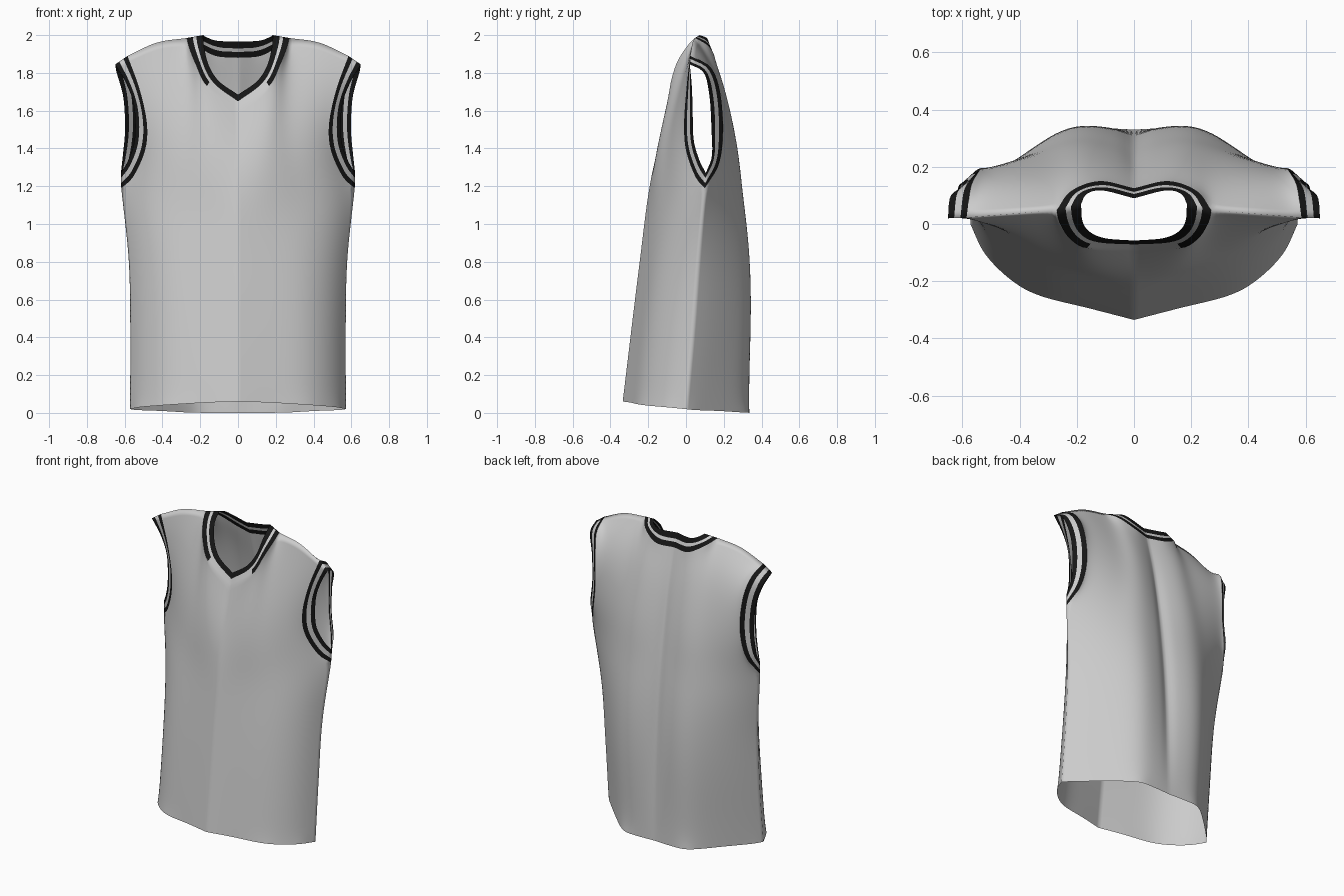
import bpy, bmesh, math
from mathutils import Vector

if "Cube" in bpy.data.objects:
    bpy.data.objects.remove(bpy.data.objects["Cube"])

NU, NV = 40, 64          # columns from centre to side, rows from hem to top
V_ARM = 0.64             # share of the side edge below the armhole
K_ARM = int(NV * V_ARM)
K_NECK = NU // 2


def curve(pts, n):
    """Smooth curve through pts, resampled to n+1 evenly spaced points."""
    p = [Vector(q) for q in pts]
    p = [2 * p[0] - p[1]] + p + [2 * p[-1] - p[-2]]
    dense = []
    for i in range(1, len(p) - 2):
        a, b, c, d = p[i - 1:i + 3]
        for k in range(30):
            t = k / 30
            dense.append(0.5 * (2 * b + (c - a) * t + (2 * a - 5 * b + 4 * c - d) * t * t
                                + (3 * b - a - 3 * c + d) * t ** 3))
    dense.append(p[-2])
    run = [0.0]
    for a, b in zip(dense, dense[1:]):
        run.append(run[-1] + (b - a).length)
    out, j = [], 0
    for i in range(n + 1):
        s = run[-1] * i / n
        while j < len(run) - 2 and run[j + 1] < s:
            j += 1
        f = (s - run[j]) / max(run[j + 1] - run[j], 1e-9)
        out.append(dense[j].lerp(dense[j + 1], min(f, 1)))
    return out


def patch(centre, side, hem, top, power, bulge, crease):
    """Cloth panel spanned between four edge curves, relaxed, then creased."""
    g = []
    for j in range(NV + 1):
        v = j / NV
        a, b = (1 - v ** 2) ** power, v ** 4
        row = []
        for i in range(NU + 1):
            u = i / NU
            q = centre[j].lerp(side[j], u)
            q = q + a * (hem[i] - hem[0].lerp(hem[-1], u)) + b * (top[i] - top[0].lerp(top[-1], u))
            q.y += bulge(u, v) * math.sin(math.pi * v)
            row.append(q)
        g.append(row)
    for _ in range(50):
        g = [[g[j][i] if i in (0, NU) or j in (0, NV) else
              g[j][i] * .5 + (g[j - 1][i] + g[j + 1][i] + g[j][i - 1] + g[j][i + 1]) * .125
              for i in range(NU + 1)] for j in range(NV + 1)]
    for j, row in enumerate(g):
        for i, q in enumerate(row):
            q.y += crease * math.exp(-(i / NU / .06) ** 2) * math.sin(math.pi * j / NV)
    return g


def add_grid(bm, rows, flip):
    vs = [[bm.verts.new(p) for p in r] for r in rows]
    for r0, r1 in zip(vs, vs[1:]):
        for i in range(len(r0) - 1):
            f = [r0[i], r0[i + 1], r1[i + 1], r1[i]]
            bm.faces.new(f[::-1] if flip else f)


def strip(bm, seam, edge, f0, f1, flip, steps=3):
    """Ribbon between two fractions of the width of a trim band."""
    rows = []
    for k in range(steps + 1):
        f = f0 + (f1 - f0) * k / steps
        rows.append([s.lerp(e, f) for s, e in zip(seam, edge)])
    add_grid(bm, rows, flip)


def finish(name, bm, mat=None):
    bmesh.ops.remove_doubles(bm, verts=bm.verts, dist=1e-4)
    me = bpy.data.meshes.new(name)
    bm.to_mesh(me)
    bm.free()
    me.shade_smooth()
    ob = bpy.data.objects.new(name, me)
    bpy.context.collection.objects.link(ob)
    m = ob.modifiers.new("mirror", 'MIRROR')
    m.merge_threshold = 0.0005
    if mat:
        me.materials.append(mat)


black = bpy.data.materials.new("black_trim")
black.diffuse_color = (0.008, 0.008, 0.008, 1)
black.use_nodes = True
black.node_tree.nodes["Principled BSDF"].inputs["Base Color"].default_value = black.diffuse_color

# shared seams
side_seam = curve([(.572, 0, .02), (.57, .035, .4), (.578, .065, .8), (.618, .1, 1.19)], K_ARM)
shoulder = curve([(.27, .048, 1.985), (.43, .035, 1.96), (.585, .022, 1.89)], NU - K_NECK)

# front edges
f_centre = curve([(0, -.335, .06), (0, -.25, .76), (0, -.185, 1.24), (0, -.09, 1.6)], NV)
f_hem = curve([(0, -.335, .06), (.155, -.295, .055), (.33, -.25, .045), (.43, -.195, .038),
               (.52, -.105, .03), (.572, 0, .02)], NU)
f_neck = curve([(0, -.09, 1.6), (.16, -.085, 1.725), (.225, -.05, 1.85), (.26, .005, 1.94),
                (.27, .048, 1.985)], K_NECK)
f_neck_edge = curve([(0, -.058, 1.685), (.1, -.05, 1.755), (.155, -.027, 1.84), (.18, .01, 1.94),
                     (.185, .07, 2.0)], K_NECK)
f_arm = curve([(.618, .1, 1.19), (.555, .05, 1.25), (.492, 0, 1.39), (.482, -.01, 1.53),
               (.52, .002, 1.71), (.585, .022, 1.89)], NV - K_ARM)
f_arm_edge = curve([(.62, .105, 1.27), (.58, .07, 1.34), (.547, .04, 1.45), (.55, .035, 1.62),
                    (.59, .03, 1.74), (.65, .02, 1.845)], NV - K_ARM)

# back edges
b_centre = curve([(0, .33, 0), (0, .315, .66), (0, .275, 1.13), (0, .2, 1.58), (0, .125, 1.88)], NV)
b_hem = curve([(0, .33, 0), (.12, .335, 0), (.21, .33, .001), (.28, .29, .003), (.4, .18, .01),
               (.53, .05, .015), (.572, 0, .02)], NU)
b_neck = curve([(0, .125, 1.88), (.12, .15, 1.89), (.22, .115, 1.945), (.27, .048, 1.985)], K_NECK)
b_neck_edge = curve([(0, .09, 1.965), (.11, .117, 1.97), (.165, .105, 1.988), (.185, .07, 2.0)], K_NECK)
b_arm = curve([(.618, .1, 1.19), (.565, .175, 1.32), (.535, .195, 1.5), (.545, .18, 1.7),
               (.57, .13, 1.83), (.585, .022, 1.89)], NV - K_ARM)
b_arm_edge = curve([(.62, .105, 1.27), (.61, .137, 1.36), (.598, .135, 1.5), (.607, .125, 1.67),
                    (.642, .095, 1.8), (.65, .02, 1.845)], NV - K_ARM)

# body: front and back panels welded at sides and shoulders
body = bmesh.new()
add_grid(body, patch(f_centre, side_seam + f_arm[1:], f_hem, f_neck + shoulder[1:], 1,
                     lambda u, v: -.03 * u * (1 - u), 0), False)
add_grid(body, patch(b_centre, side_seam + b_arm[1:], b_hem, b_neck + shoulder[1:], 2,
                     lambda u, v: .85 * u * (1 - u) * v * (1 - v), -.012), True)

# trim bands: black, grey, black from the seam to the open edge
collar_black, collar_grey = bmesh.new(), bmesh.new()
arm_black, arm_grey = bmesh.new(), bmesh.new()
start = next(i for i, p in enumerate(f_neck) if p.x > .15)
for seam, edge, flip, first in ((f_neck, f_neck_edge, False, start), (b_neck, b_neck_edge, True, 0)):
    strip(collar_black, seam[first:], edge[first:], 0, .36, flip)
    if first:   # plain cloth below the point of the V
        strip(body, seam[:first + 1], edge[:first + 1], 0, .58, flip)
    strip(collar_grey, seam[first:], edge[first:], .36, .58, flip)
    strip(collar_black, seam, edge, .58, 1, flip)
for seam, edge, flip in ((f_arm, f_arm_edge, True), (b_arm, b_arm_edge, False)):
    strip(arm_black, seam, edge, 0, .33, flip)
    strip(arm_grey, seam, edge, .33, .67, flip)
    strip(arm_black, seam, edge, .67, 1, flip)
finish("vest_body", body)
finish("collar_black_stripes", collar_black, black)
finish("collar_grey_stripe", collar_grey)
finish("armhole_black_stripes", arm_black, black)
finish("armhole_grey_stripe", arm_grey)
